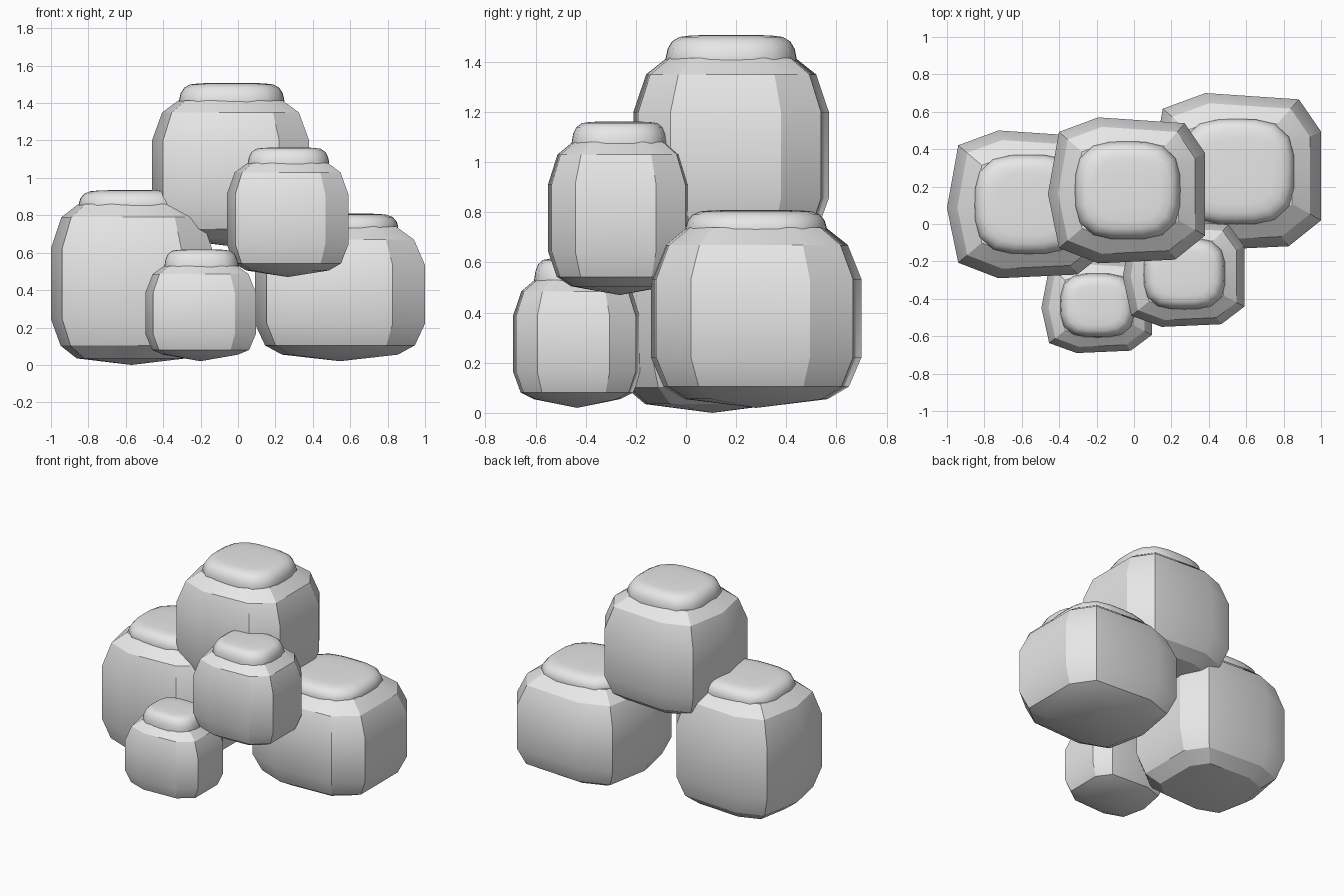
import bpy, math

cube = bpy.data.objects.get("Cube")
if cube:
    bpy.data.objects.remove(cube, do_unlink=True)

stone = bpy.data.materials.new("stone_grey")
stone.use_nodes = True
GREY = (0.8, 0.8, 0.8, 1)
stone.diffuse_color = GREY
stone.node_tree.nodes["Principled BSDF"].inputs["Base Color"].default_value = GREY

# Irregular plan outline shared by every boulder, in unit half sizes
OUTLINE = [(-1, -.05), (-.86, -.79), (-.36, -1), (.62, -.95), (1, -.62),
           (1, .51), (.74, .92), (-.36, 1), (-.86, .8)]


def rounded_square(count, power=3.2):
    """Unit superellipse outline for the caps."""
    points = []
    for i in range(count):
        a = 2 * math.pi * i / count
        c, s = math.cos(a), math.sin(a)
        r = (abs(c) ** power + abs(s) ** power) ** (-1 / power)
        points.append((r * c, r * s))
    return points


def loft(name, outline, rings, centre, half, sharp):
    """Stack scaled copies of an outline; rings are (z, scale), poles close the ends."""
    n = len(outline)
    verts, faces = [], []
    for z, s in rings:
        verts += [(centre[0] + px * s * half[0], centre[1] + py * s * half[1], z)
                  for px, py in outline]
    for k in range(len(rings) - 1):
        for i in range(n):
            j = (i + 1) % n
            faces.append((k * n + i, k * n + j, (k + 1) * n + j, (k + 1) * n + i))
    return finish(name, verts, faces, n, len(rings), centre, rings, sharp)


def finish(name, verts, faces, n, count, centre, rings, sharp):
    # Slightly pointed underside and closed top
    low, high = len(verts), len(verts) + 1
    drop = 0.035 if name.endswith("boulder") else 0
    verts += [(*centre, rings[0][0] - drop), (*centre, rings[-1][0])]
    top = (count - 1) * n
    for i in range(n):
        j = (i + 1) % n
        faces.append((low, j, i))
        faces.append((high, top + i, top + j))
    mesh = bpy.data.meshes.new(name)
    mesh.from_pydata(verts, [], faces)
    mesh.materials.append(stone)
    obj = bpy.data.objects.new(name, mesh)
    bpy.context.collection.objects.link(obj)
    bpy.ops.object.select_all(action='DESELECT')
    obj.select_set(True)
    bpy.context.view_layer.objects.active = obj
    bpy.ops.object.shade_smooth_by_angle(angle=math.radians(sharp))
    return obj


# name, centre, half size, base z, rim z, cap foot z, top z
ROCKS = [
    ("left", (-.57, .105), (.43, .395), 0, .79, .86, .935),
    ("top", (-.04, .18), (.42, .39), .635, 1.35, 1.415, 1.508),
    ("right", (.545, .28), (.455, .42), .02, .67, .74, .81),
    ("small_front", (-.2, -.435), (.295, .255), .02, .485, .53, .618),
    ("middle_front", (.265, -.265), (.325, .285), .47, 1.03, 1.08, 1.163),
]
CAP_OUTLINE = rounded_square(20)

for name, centre, half, base, rim, foot, top in ROCKS:
    h = rim - base
    # Faceted boulder with bevelled shoulder and underside
    body = [(base + .035, .68), (base + .13 * h, .88), (base + .31 * h, 1),
            (base + .79 * h, 1), (rim, .87), (foot, .66)]
    loft(name + "_boulder", OUTLINE, body, centre, half, 27)
    # Soft rounded cap sunk into the shoulder
    c = top - foot
    cap = [(foot - .04, .66), (foot, .67), (foot + .4 * c, .65), (foot + .72 * c, .605),
           (foot + .91 * c, .53), (foot + .97 * c, .42), (top, .22)]
    cap_centre = (centre[0] + .015 * half[0], centre[1])
    loft(name + "_cap", CAP_OUTLINE, cap, cap_centre, half, 60)
